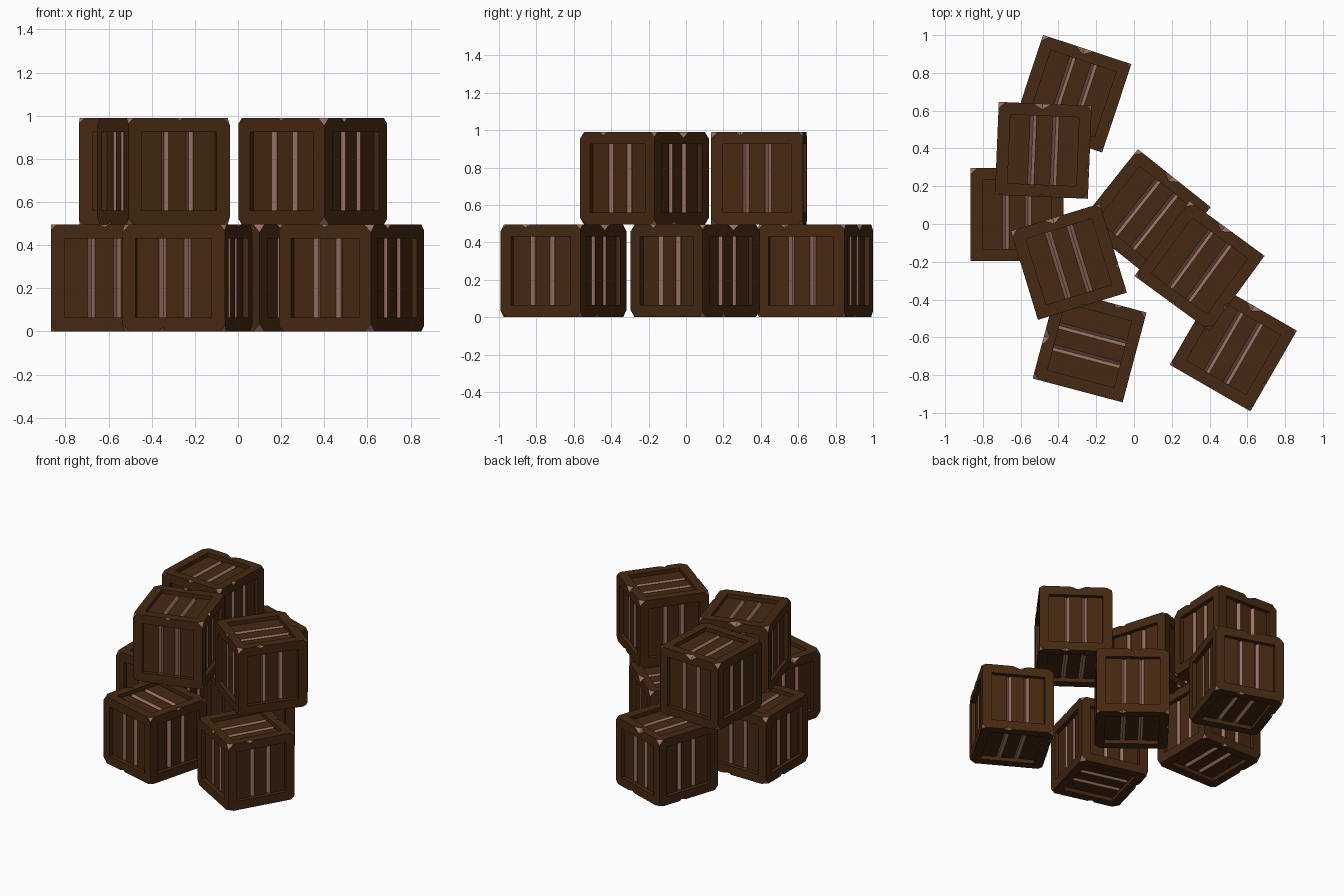
import bpy, bmesh, math
from mathutils import Vector, Matrix

if "Cube" in bpy.data.objects:
    bpy.data.objects.remove(bpy.data.objects["Cube"])

H = 0.2475      # half size of a crate
P = 0.183       # half size of the recessed panel
D = 0.028       # panel recess depth
G, GW, GD = 0.06, 0.017, 0.018   # groove offset, half width, depth


def material(name, rgb):
    m = bpy.data.materials.new(name)
    m.diffuse_color = (*rgb, 1)
    m.use_nodes = True
    m.node_tree.nodes["Principled BSDF"].inputs["Base Color"].default_value = m.diffuse_color
    return m


mats = [material("dark_wood", (0.060, 0.0215, 0.0055)),
        material("raw_wood", (0.33, 0.165, 0.125))]


def crate_body():
    """Cube with a recessed, grooved plank panel on every side and clipped corners."""
    bm = bmesh.new()

    def face(points, mat=0):
        bm.faces.new([bm.verts.new(p) for p in points]).material_index = mat

    # floor profile of three planks with two V grooves
    prof = [(-P, D)]
    for g in (-G, G):
        prof += [(g - GW, D), (g, D + GD), (g + GW, D)]
    prof.append((P, D))

    for n in ((1, 0, 0), (-1, 0, 0), (0, 1, 0), (0, -1, 0), (0, 0, 1), (0, 0, -1)):
        n = Vector(n)
        v = Vector((0, 1, 0)) if n.z else Vector((0, 0, 1))
        u = v.cross(n)

        def pt(a, b, d=0.0):
            return u * a + v * b + n * (H - d)

        # frame boards
        ring = [(-1, -1), (1, -1), (1, 1), (-1, 1)]
        for i in range(4):
            (a, b), (c, d) = ring[i], ring[(i + 1) % 4]
            face([pt(a * H, b * H), pt(c * H, d * H), pt(c * P, d * P), pt(a * P, b * P)])
        # recess walls
        for s in (-1, 1):
            face([pt(s * P, -P), pt(s * P, P), pt(s * P, P, D), pt(s * P, -P, D)])
            face([pt(P, s * P), pt(-P, s * P)] + [pt(a, s * P, d) for a, d in prof])
        # planks and grooves
        for (a, d), (b, e) in zip(prof, prof[1:]):
            face([pt(a, -P, d), pt(b, -P, e), pt(b, P, e), pt(a, P, d)], int(d != e))

    bmesh.ops.remove_doubles(bm, verts=bm.verts, dist=1e-5)
    bmesh.ops.recalc_face_normals(bm, faces=bm.faces)

    # worn corners showing raw wood
    for sx in (-1, 1):
        for sy in (-1, 1):
            for sz in (-1, 1):
                t = 0.036 if sx * sy < 0 else 0.026
                no = Vector((sx, sy, sz))
                co = Vector((sx * (H - t), sy * H, sz * H))
                bmesh.ops.bisect_plane(bm, geom=bm.verts[:] + bm.edges[:] + bm.faces[:],
                                       plane_co=co, plane_no=no, clear_outer=True)
                edges = [e for e in bm.edges if e.is_boundary]
                for f in bmesh.ops.holes_fill(bm, edges=edges, sides=0)["faces"]:
                    f.material_index = 1
    bmesh.ops.recalc_face_normals(bm, faces=bm.faces)
    return bm


def chip_cutters():
    """Stretched octahedra that nick the crate edges."""
    bm = bmesh.new()
    chips = [((-0.015, H, H), (0.05, 0.032, 0.032)),
             ((H, -0.09, H), (0.02, 0.026, 0.02)),
             ((0.0, -H, H), (0.022, 0.014, 0.014)),
             ((0.07, H, -H), (0.03, 0.02, 0.02)),
             ((-H, 0.05, -H), (0.02, 0.025, 0.02))]
    for co, size in chips:
        co = Vector(co)
        tips = {}
        for i in range(3):
            for s in (-1, 1):
                off = Vector((0, 0, 0))
                off[i] = s * size[i]
                tips[i, s] = bm.verts.new(co + off)
        for sx in (-1, 1):
            for sy in (-1, 1):
                for sz in (-1, 1):
                    bm.faces.new((tips[0, sx], tips[1, sy], tips[2, sz])).material_index = 1
    bmesh.ops.recalc_face_normals(bm, faces=bm.faces)
    return bm


def add_object(name, bm):
    me = bpy.data.meshes.new(name)
    bm.to_mesh(me)
    bm.free()
    for m in mats:
        me.materials.append(m)
    ob = bpy.data.objects.new(name, me)
    bpy.context.collection.objects.link(ob)
    return ob


# one master crate with nicked edges
master = add_object("crate_master", crate_body())
cutter = add_object("chip_cutter", chip_cutters())
cutter.hide_render = True
mod = master.modifiers.new("chips", "BOOLEAN")
mod.operation = "DIFFERENCE"
mod.object = cutter
mod.solver = "EXACT"
bpy.context.view_layer.update()
mesh = bpy.data.meshes.new_from_object(master.evaluated_get(bpy.context.evaluated_depsgraph_get()))
mesh.name = "crate"
mesh.transform(Matrix.Translation((0, 0, H)) @ Matrix.Diagonal((0.995, 0.995, 1, 1)))
bpy.data.objects.remove(master)
bpy.data.objects.remove(cutter)

# the pile: x, y, level, turn in degrees
pile = [(-0.325, 0.69, 0, -18.3), (-0.62, 0.05, 0, 0), (-0.235, -0.643, 0, 75.1),
        (0.06, 0.05, 0, -38.5), (0.526, -0.655, 0, -30),
        (-0.48, 0.39, 1, -2.4), (-0.345, -0.20, 1, 17), (0.347, -0.222, 1, -36.2)]
for i, (x, y, level, turn) in enumerate(pile, 1):
    ob = bpy.data.objects.new(f"{'upper' if level else 'lower'}_crate_{i}", mesh)
    ob.location = (x, y, level * 2 * H)
    ob.rotation_euler.z = math.radians(turn)
    bpy.context.collection.objects.link(ob)
